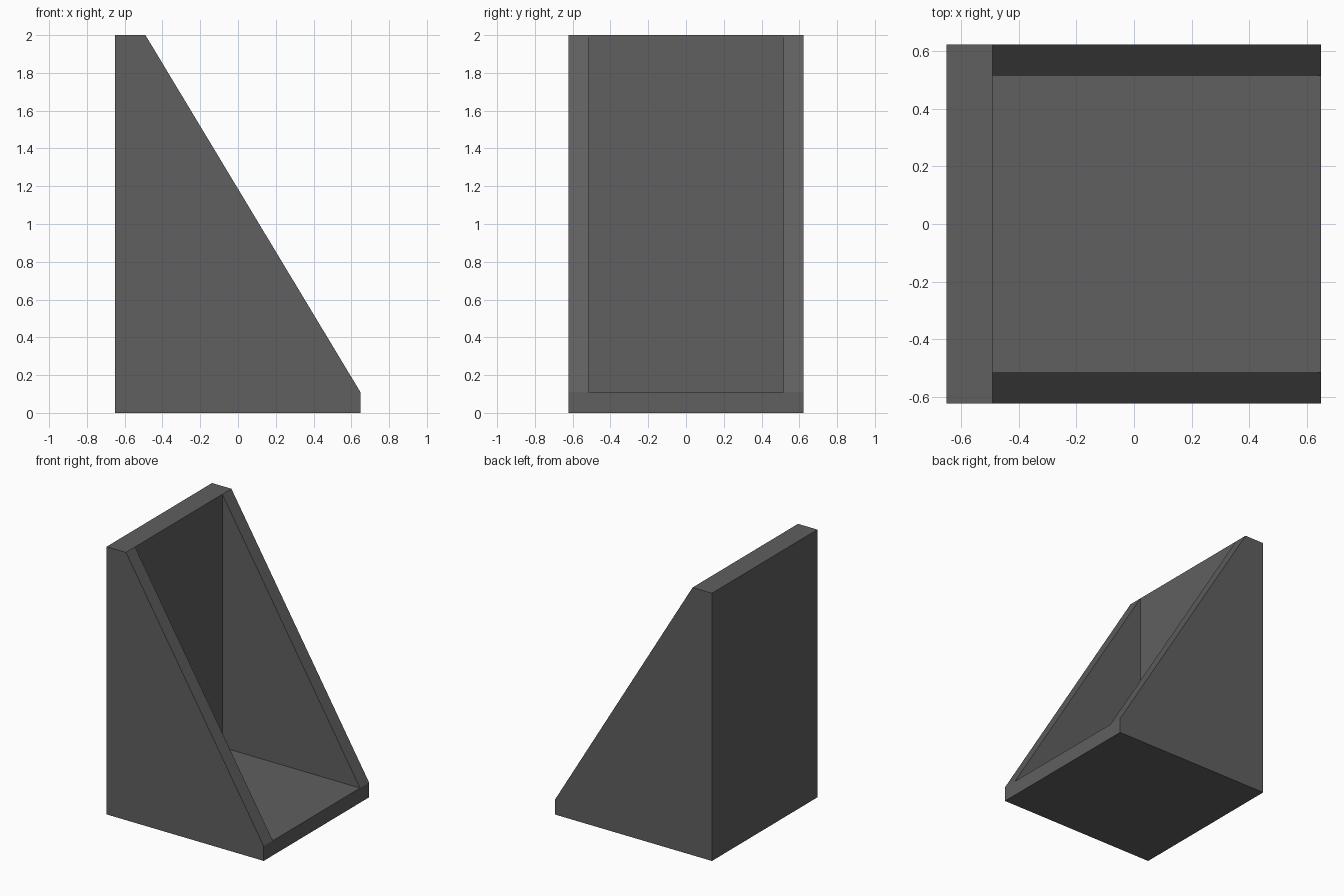
import bpy, bmesh

if "Cube" in bpy.data.objects:
    bpy.data.objects.remove(bpy.data.objects["Cube"])

W, T = 0.622, 0.515              # outer and inner half widths
X0, X1, XB = -0.65, 0.648, -0.49  # back, front, inner face of the back plate
H, F = 2.0, 0.11                 # total height, floor thickness

grey = bpy.data.materials.new("dark grey")
grey.diffuse_color = (0.115, 0.115, 0.115, 1)
grey.use_nodes = True
grey.node_tree.nodes["Principled BSDF"].inputs["Base Color"].default_value = grey.diffuse_color

bm = bmesh.new()


def points(profile, y):
    return [bm.verts.new((x, y, z)) for x, z in profile]


# Side profile of the bracket, and the triangular pocket between its walls
outer = [(X0, 0), (X1, 0), (X1, F), (XB, H), (X0, H)]
pocket = [(XB, F), (X1, F), (XB, H)]
a0, b0, c0, d0, e0 = points(outer, -W)
a1, b1, c1, d1, e1 = points(outer, W)
f2, c2, d2 = points(pocket, -T)
f3, c3, d3 = points(pocket, T)

for face in (
    (a0, b0, c0, d0, e0), (a1, e1, d1, c1, b1),   # outer walls
    (f2, d2, c2), (f3, c3, d3),                   # inner walls
    (c0, c2, d2, d0), (c1, d1, d3, c3),           # sloped rims
    (a0, a1, b1, b0), (a0, e0, e1, a1),           # underside, back
    (b0, b1, c1, c3, c2, c0),                     # front lip
    (e0, d0, d2, d3, d1, e1),                     # top ledge
    (f2, c2, c3, f3), (f2, f3, d3, d2),           # pocket floor and back
):
    bm.faces.new(face)
bmesh.ops.recalc_face_normals(bm, faces=bm.faces)

mesh = bpy.data.meshes.new("corner_bracket")
bm.to_mesh(mesh)
bm.free()
mesh.materials.append(grey)
bpy.context.collection.objects.link(bpy.data.objects.new("corner_bracket", mesh))
